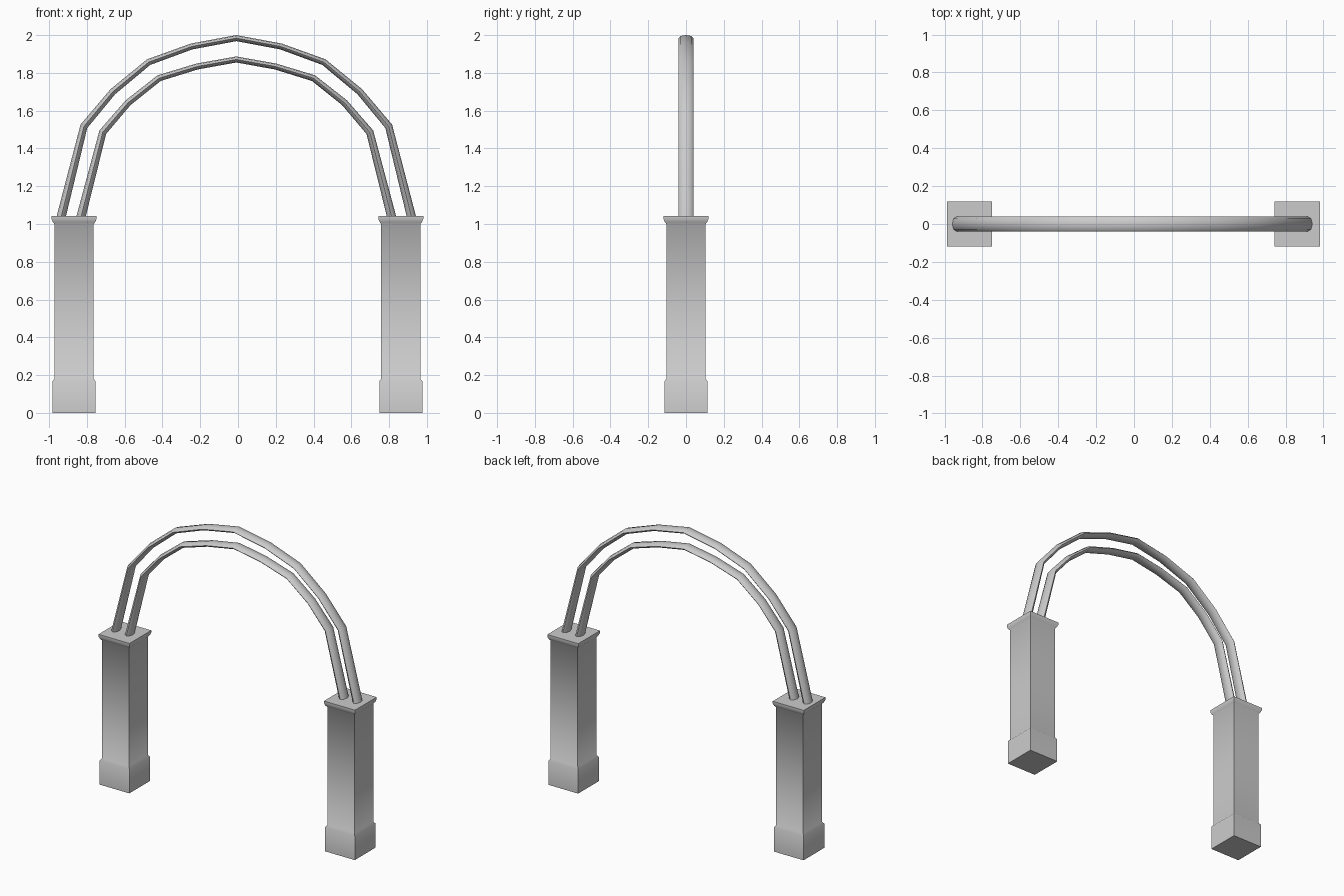
import bpy, bmesh, math
from mathutils import Vector

if "Cube" in bpy.data.objects:
    bpy.data.objects.remove(bpy.data.objects["Cube"])


def finish(name, bm, angle):
    bmesh.ops.recalc_face_normals(bm, faces=bm.faces)
    mesh = bpy.data.meshes.new(name)
    bm.to_mesh(mesh)
    bm.free()
    ob = bpy.data.objects.new(name, mesh)
    bpy.context.collection.objects.link(ob)
    bpy.ops.object.select_all(action='DESELECT')
    ob.select_set(True)
    bpy.context.view_layer.objects.active = ob
    bpy.ops.object.shade_smooth_by_angle(angle=math.radians(angle))
    return ob


def loft(name, rings, angle):
    # Skin a list of equal-sized point rings and close both ends
    bm = bmesh.new()
    rows = [[bm.verts.new(p) for p in ring] for ring in rings]
    for a, b in zip(rows, rows[1:]):
        for i in range(len(a)):
            j = (i + 1) % len(a)
            bm.faces.new((a[i], a[j], b[j], b[i]))
    bm.faces.new(rows[0])
    bm.faces.new(rows[-1])
    return finish(name, bm, angle)


def pillar(name, x):
    # Half width and height: plinth, shaft, flared cap
    profile = [(0.114, 0), (0.114, 0.167), (0.104, 0.18), (0.104, 1.0),
               (0.112, 1.01), (0.119, 1.027), (0.119, 1.043)]
    rings = [[(x + sx * h, sy * h, z) for sx, sy in
              ((-1, -1), (1, -1), (1, 1), (-1, 1))] for h, z in profile]
    return loft(name, rings, 50)


def rail(name, half_path, sides=8):
    # Mirror the half path, then sweep a flattened round section along it
    thick = [0.024, 0.02, 0.018, 0.017, 0.016, 0.016]
    left = [(-x, z, t) for (x, z), t in zip(half_path, thick)]
    path = left + [(-x, z, t) for x, z, t in reversed(left[:-1])]
    pts = [Vector((x - 0.009, 0, z)) for x, z, t in path]
    rings = []
    for i, p in enumerate(pts):
        d0 = (p - pts[max(i - 1, 0)]).normalized()
        d1 = (pts[min(i + 1, len(pts) - 1)] - p).normalized()
        d = (d0 + d1).normalized()
        n = Vector((-d.z, 0, d.x))
        t = path[i][2]
        rings.append([p + n * t * math.cos(a) + Vector((0, 0.04 * math.sin(a), 0))
                      for a in (math.tau * k / sides for k in range(sides))])
    return loft(name, rings, 60)


# Pillars
for side, x in (("left", -0.868), ("right", 0.862)):
    pillar(side + "_pillar", x)

# Arched rails
rail("outer_rail", [(0.928, 1.035), (0.807, 1.517), (0.654, 1.70),
                    (0.464, 1.857), (0.236, 1.94), (0, 1.984)])
rail("inner_rail", [(0.823, 1.035), (0.707, 1.486), (0.573, 1.642),
                    (0.409, 1.772), (0.207, 1.834), (0, 1.871)])
